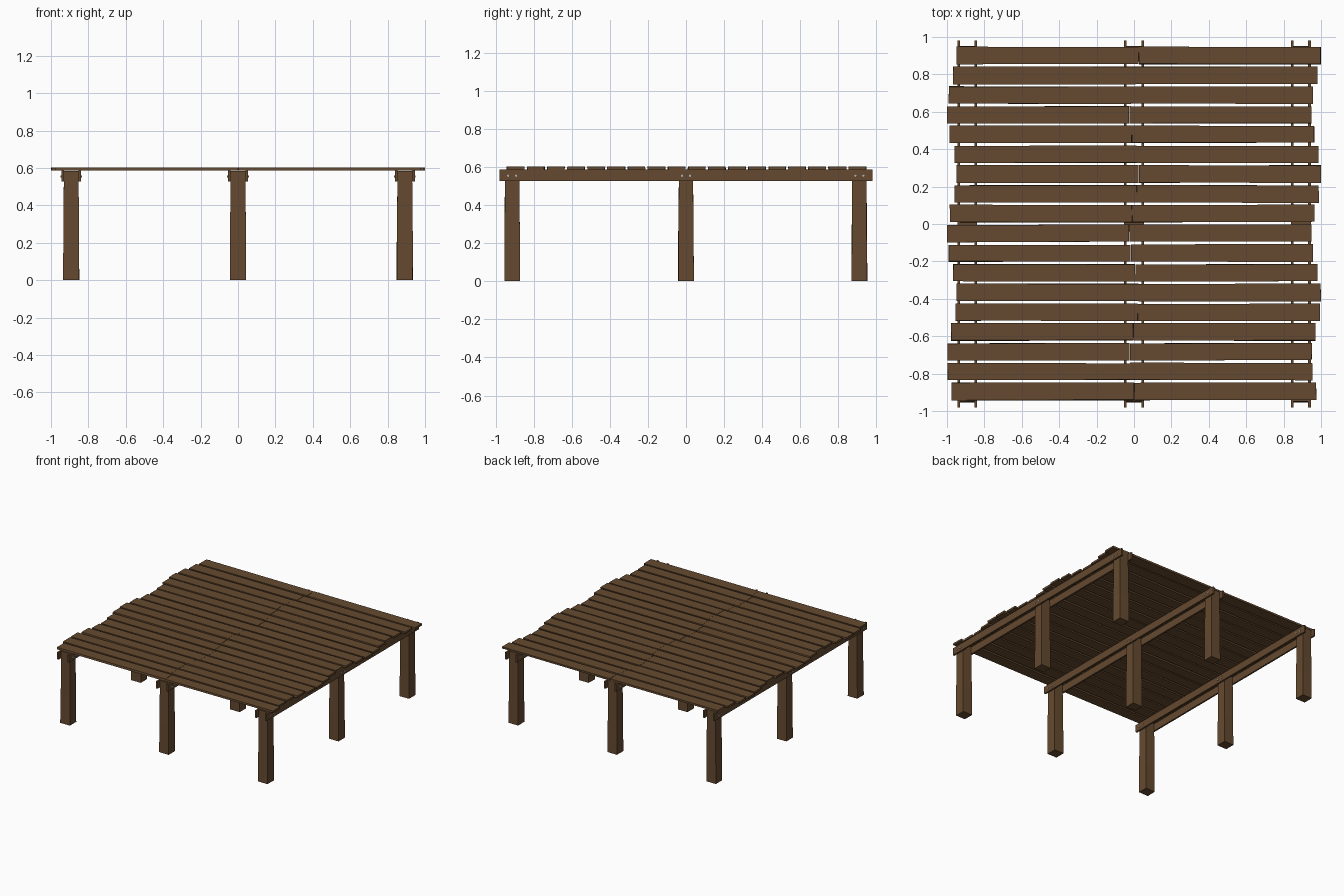
import bpy, bmesh, math, random
from mathutils import Matrix

if "Cube" in bpy.data.objects:
    bpy.data.objects.remove(bpy.data.objects["Cube"])

random.seed(4)


def material(name, color):
    m = bpy.data.materials.new(name)
    m.diffuse_color = color
    m.use_nodes = True
    m.node_tree.nodes["Principled BSDF"].inputs["Base Color"].default_value = m.diffuse_color
    return m


WOOD = material("brown_wood", (0.13, 0.068, 0.029, 1))
STEEL = material("bolt_steel", (0.45, 0.45, 0.45, 1))


def finish(name, bm, mat):
    bmesh.ops.recalc_face_normals(bm, faces=bm.faces)
    me = bpy.data.meshes.new(name)
    bm.to_mesh(me)
    bm.free()
    me.materials.append(mat)
    ob = bpy.data.objects.new(name, me)
    bpy.context.collection.objects.link(ob)
    return ob


def timber(name, x, y, z, jitter=(0, 0, 0)):
    """Box between (min, max) pairs, with slightly uneven corners."""
    bm = bmesh.new()
    bmesh.ops.create_cube(bm, size=1)
    for v in bm.verts:
        v.co = [(r[0] + r[1]) / 2 + c * (r[1] - r[0]) + random.uniform(-j, j)
                for r, c, j in zip((x, y, z), v.co, jitter)]
    return finish(name, bm, WOOD)


def post(name, x, y):
    """Square post that flares a little towards the foot."""
    bm = bmesh.new()
    rings = []
    for z, w in ((0, 0.043), (0.22, 0.042), (0.585, 0.039)):
        j = 0.0 if z > 0.5 else 0.0012
        rings.append([bm.verts.new((x + sx * w + random.uniform(-j, j),
                                    y + sy * (w - 0.002) + random.uniform(-j, j), z))
                      for sx, sy in ((-1, -1), (1, -1), (1, 1), (-1, 1))])
    for a, b in zip(rings, rings[1:]):
        for i in range(4):
            k = (i + 1) % 4
            bm.faces.new((a[i], a[k], b[k], b[i]))
    bm.faces.new(rings[0])
    bm.faces.new(rings[-1])
    return finish(name, bm, WOOD)


# Deck boards: two per row, ends staggered in a gentle wave
ROWS, PITCH = 18, 0.1056
for i in range(ROWS):
    y = (i - (ROWS - 1) / 2) * PITCH + 0.003
    shift = -0.0255 * math.sin(i)
    for side, x0, x1 in (("left", -0.974, -0.001), ("right", 0.001, 0.974)):
        timber(f"deck_board_{side}_{i + 1}", (x0 + shift, x1 + shift),
               (y - 0.0455, y + 0.0455), (0.586, 0.602), (0.001, 0.003, 0.0007))

# Supports: three rows of posts, each clamped between two bolted beams
for r, x in enumerate((-0.892, 0, 0.892), 1):
    for s in (-1, 1):
        timber(f"beam_{r}_{'left' if s < 0 else 'right'}",
               sorted((x + s * 0.0395, x + s * 0.053)), (-0.98, 0.98), (0.527, 0.586))
    bolts = bmesh.new()
    for c, y in enumerate((-0.913, 0, 0.91), 1):
        post(f"post_{r}_{c}", x, y)
        for dy in (-0.021, 0.021):
            bmesh.ops.create_cone(
                bolts, cap_ends=True, segments=8, radius1=0.006, radius2=0.006, depth=0.116,
                matrix=Matrix.Translation((x, y + dy, 0.554)) @ Matrix.Rotation(math.pi / 2, 4, 'Y'))
    finish(f"bolts_{r}", bolts, STEEL)
